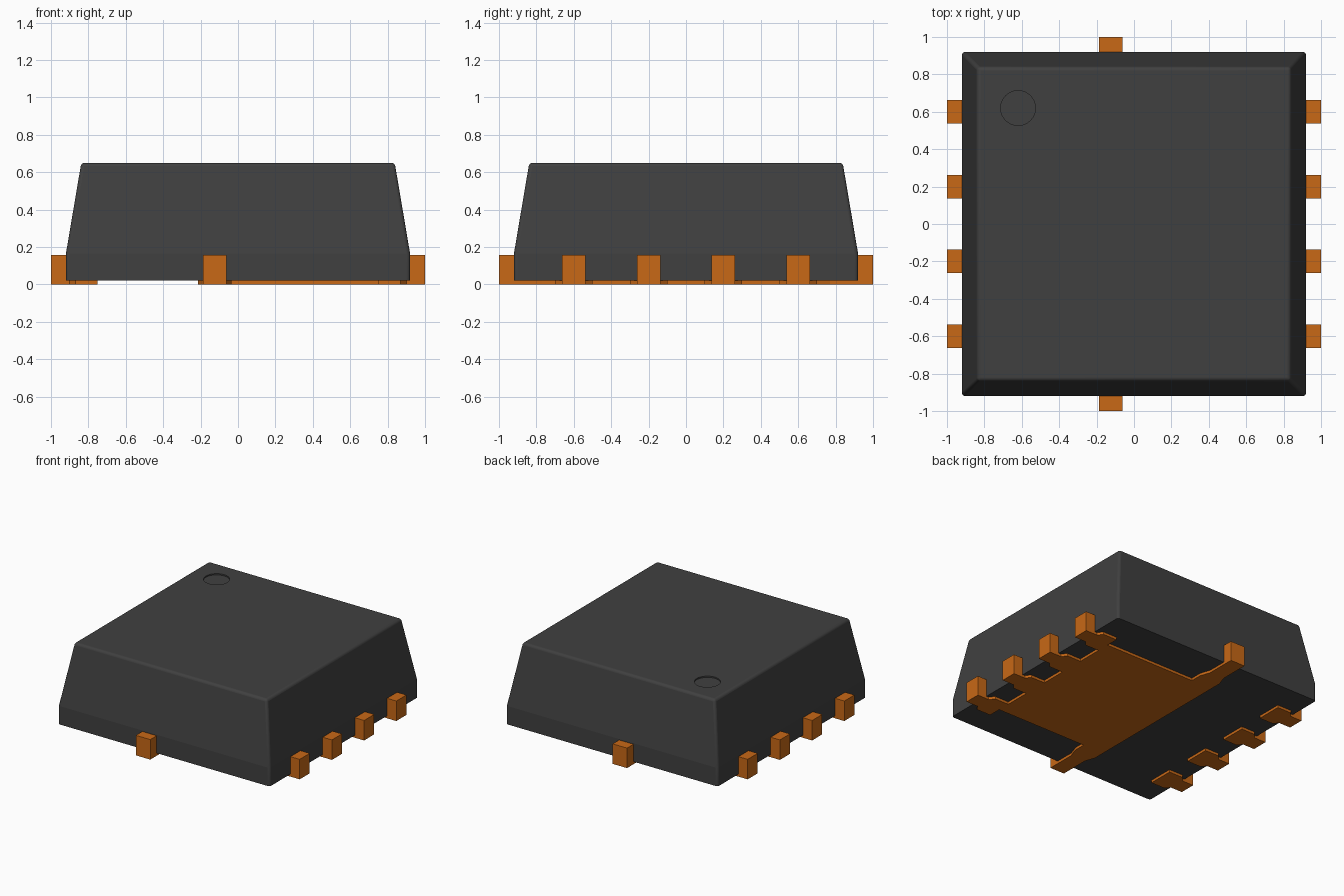
import bpy, bmesh

if "Cube" in bpy.data.objects:
    bpy.data.objects.remove(bpy.data.objects["Cube"])

PIN_Y = (0.6, 0.2, -0.2, -0.6)
PIN_H = 0.157       # lead height
HALF_PIN = 0.0625   # half width at the tip
HALF_PAD = 0.1      # half width underneath
SIDE_X = -0.125     # front and back tab position


def material(name, rgb):
    m = bpy.data.materials.new(name)
    m.diffuse_color = (*rgb, 1)
    m.use_nodes = True
    m.node_tree.nodes["Principled BSDF"].inputs["Base Color"].default_value = m.diffuse_color
    return m


def add_object(name, bm, mat):
    bmesh.ops.recalc_face_normals(bm, faces=bm.faces[:])
    me = bpy.data.meshes.new(name)
    bm.to_mesh(me)
    bm.free()
    me.materials.append(mat)
    ob = bpy.data.objects.new(name, me)
    bpy.context.collection.objects.link(ob)
    return ob


def plate(name, outline, mat):
    """Extrude a flat outline from the ground up to lead height."""
    bm = bmesh.new()
    face = bm.faces.new([bm.verts.new((x, y, 0)) for x, y in outline])
    ext = bmesh.ops.extrude_face_region(bm, geom=[face])
    top = [v for v in ext["geom"] if isinstance(v, bmesh.types.BMVert)]
    bmesh.ops.translate(bm, verts=top, vec=(0, 0, PIN_H))
    return add_object(name, bm, mat)


def finger(y, s=1):
    """Lead outline pointing outwards along x, wide inside, narrow at the tip."""
    half = [(0.75, HALF_PAD), (0.87, HALF_PAD), (0.9, HALF_PIN), (1.0, HALF_PIN)]
    return ([(s * x, y + w) for x, w in half]
            + [(s * x, y - w) for x, w in reversed(half)])


plastic = material("dark_plastic", (0.051, 0.051, 0.051))
copper = material("copper", (0.58, 0.14, 0.008))

# Moulded body: short vertical skirt, tapered walls, rounded upper edges
bm = bmesh.new()
rings = []
for h, z in ((0.92, 0.02), (0.92, 0.165), (0.838, 0.65)):
    rings.append([bm.verts.new((sx * h, sy * h, z))
                  for sx, sy in ((-1, -1), (1, -1), (1, 1), (-1, 1))])
for a, b in zip(rings, rings[1:]):
    for i in range(4):
        j = (i + 1) % 4
        bm.faces.new((a[i], a[j], b[j], b[i]))
bm.faces.new(rings[0][::-1])
bm.faces.new(rings[2])
low = set(rings[0]), set(rings[1])
edges = [e for e in bm.edges if not any(set(e.verts) <= r for r in low)]
res = bmesh.ops.bevel(bm, geom=edges, offset=0.018, offset_type='OFFSET',
                      segments=4, profile=0.5, affect='EDGES')
for f in res["faces"]:
    f.smooth = True
body = add_object("body", bm, plastic)

# Round pin-one dimple in the top
bpy.ops.mesh.primitive_cylinder_add(vertices=48, radius=0.093, depth=0.1,
                                    location=(-0.62, 0.62, 0.69))
cutter = bpy.context.object
cutter.name = "dimple_cutter"
cutter.data.materials.append(plastic)
cutter.hide_render = True
cutter.display_type = 'WIRE'
cut = body.modifiers.new("dimple", 'BOOLEAN')
cut.operation = 'DIFFERENCE'
cut.object = cutter

# Separate leads on the left
for n, y in enumerate(PIN_Y, 1):
    plate(f"left_lead_{n}", finger(y, -1), copper)

# Large pad joined to the right leads and to the front and back tabs
tab = [(0.09, 0.6), (0.09, 0.69), (HALF_PIN, 0.77), (HALF_PIN, 1.0)]
back = ([(SIDE_X - w, y) for w, y in tab]
        + [(SIDE_X + w, y) for w, y in reversed(tab)])
outline = back + [(0.75, 0.6)]
for y in PIN_Y:
    outline += finger(y)
outline += [(0.75, -0.6)] + [(x, -y) for x, y in reversed(back)]
plate("thermal_pad", outline, copper)
